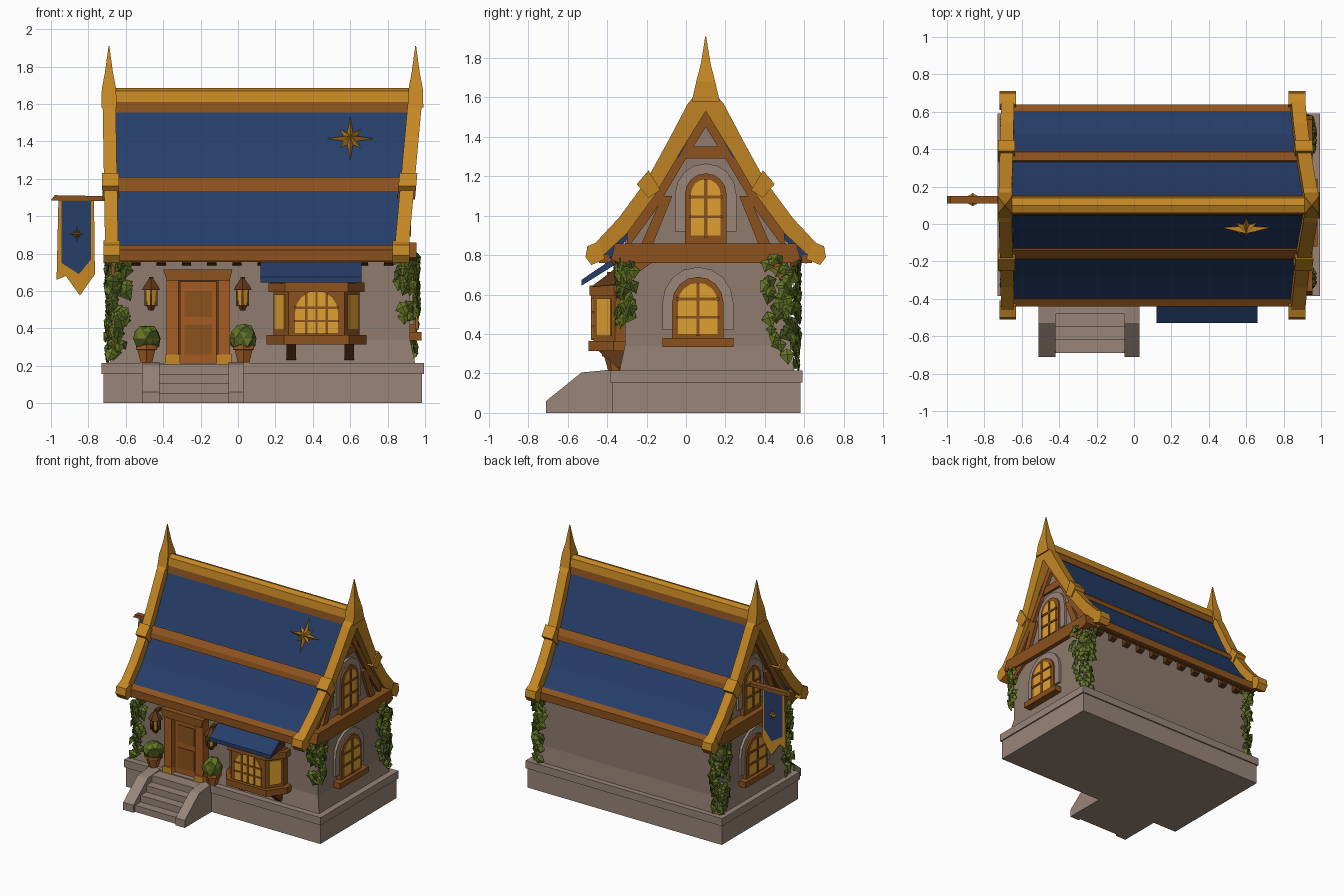
import bpy, bmesh, math, random
from mathutils import Vector

random.seed(4)
if "Cube" in bpy.data.objects:
    bpy.data.objects.remove(bpy.data.objects["Cube"])

CY = 0.1                       # depth position of the ridge
COLOURS = {"plaster": (142, 123, 110), "stone": (152, 133, 121), "blue_cloth": (38, 62, 105),
           "gold": (198, 136, 36), "timber": (140, 82, 30), "dark_timber": (96, 56, 24),
           "amber_glass": (222, 160, 48), "leaf": (102, 120, 38), "dark_leaf": (70, 86, 30),
           "door_wood": (164, 92, 34)}
MATS = {}
for key, rgb in COLOURS.items():
    col = [((c / 255 + 0.055) / 1.055) ** 2.4 for c in rgb] + [1]
    m = bpy.data.materials.new(key)
    m.use_nodes = True
    m.diffuse_color = col
    node = m.node_tree.nodes["Principled BSDF"]
    node.inputs["Base Color"].default_value = col
    node.inputs["Roughness"].default_value = 0.9
    MATS[key] = m


def build(name, verts, faces, *mats, closed=True):
    bm = bmesh.new()
    vs = [bm.verts.new(v) for v in verts]
    for f in faces:
        bm.faces.new([vs[i] for i in f])
    if closed:
        bmesh.ops.recalc_face_normals(bm, faces=bm.faces)
    me = bpy.data.meshes.new(name)
    bm.to_mesh(me)
    bm.free()
    for k in mats:
        me.materials.append(MATS[k])
    ob = bpy.data.objects.new(name, me)
    bpy.context.collection.objects.link(ob)
    return ob


def loft(name, rings, *mats):
    """Join rings of equal point count and cap both ends."""
    n = len(rings[0])
    faces = [[r * n + i, r * n + (i + 1) % n, (r + 1) * n + (i + 1) % n, (r + 1) * n + i]
             for r in range(len(rings) - 1) for i in range(n)]
    faces += [list(range(n)), [(len(rings) - 1) * n + i for i in range(n)]]
    return build(name, [p for r in rings for p in r], faces, *mats)


def prism(name, pts, axis, a, b, *mats, lean_a=0, lean_b=0):
    """Extrude a 2D outline; lean shifts the x ends with height."""
    def place(p, t, lean):
        if axis == "x":
            return (t + lean * (p[1] - 0.8) / 0.88, p[0], p[1])
        return (p[0], t, p[1]) if axis == "y" else (p[0], p[1], t)
    return loft(name, [[place(p, a, lean_a) for p in pts], [place(p, b, lean_b) for p in pts]], *mats)


def box(name, x, y, z, mat):
    return prism(name, [(x[0], y[0]), (x[1], y[0]), (x[1], y[1]), (x[0], y[1])], "z", *z, mat)


def turned(name, x, y, stack, sides, mat):
    """Faceted stack of (z, radius in x, radius in y)."""
    angs = [(i + 0.5) * math.tau / sides for i in range(sides)]
    return loft(name, [[(x + rx * math.cos(a), y + ry * math.sin(a), z) for a in angs]
                       for z, rx, ry in stack], mat)


def arch(c, hw, z0, z1):
    curve = [(c + hw * math.cos(i * math.pi / 8), z1 - hw + hw * math.sin(i * math.pi / 8)) for i in range(9)]
    return [(c - hw, z0), (c + hw, z0)] + curve


def star(name, c, u, v, n, r, h):
    c, u, v, n = map(Vector, (c, u, v, n))
    rim = [c + (u * math.cos(i * math.tau / 16) + v * math.sin(i * math.tau / 16)) * r * (1, 0.3, 0.6, 0.3)[i % 4]
           for i in range(16)]
    faces = [[i, (i + 1) % 16, k] for i in range(16) for k in (16, 17)]
    build(name, rim + [c + n * h, c - n * h], faces, "gold")


def both(pts, s):
    return [(CY + s * d, z) for d, z in pts]


# Stone plinth
box("plinth", (-0.72, 0.985), (-0.375, 0.58), (0, 0.155), "stone")
box("plinth_cap", (-0.73, 0.995), (-0.385, 0.59), (0.155, 0.215), "stone")

# Stairs with sloped side walls
for i in range(4):
    box("step", (-0.43, -0.04), (-0.69 + 0.07 * i, -0.36), (0, 0.052 * (i + 1)), "stone")
for x0, x1 in ((-0.51, -0.42), (-0.05, 0.03)):
    prism("stair_wall", [(-0.71, 0), (-0.71, 0.06), (-0.53, 0.205), (-0.37, 0.22), (-0.37, 0)], "x", x0, x1, "stone")

# Plaster walls, flared at the foot, and gable block
loft("lower_walls", [[(x0, y0, z), (x1, y0, z), (x1, y1, z), (x0, y1, z)] for x0, x1, y0, y1, z in
     ((-0.69, 0.95, -0.34, 0.55, 0.2), (-0.66, 0.92, -0.31, 0.53, 0.34), (-0.66, 0.92, -0.31, 0.53, 0.8))], "plaster")
gable = [(0.41, 0.76), (0.41, 0.87), (0.25, 1.1), (0.1, 1.36), (0, 1.5)]
prism("gable_walls", both(gable, -1) + both(gable[-2::-1], 1), "x", -0.62, 0.88, "plaster")

# Roof slopes, bargeboards and long beams
deck = [(0.53, 0.8), (0.38, 0.97), (0.25, 1.165), (0.14, 1.37), (0.03, 1.59)]
under = [(d - 0.02, z - 0.045) for d, z in deck[::-1]]
outer = [(0.58, 0.84), (0.44, 0.99), (0.3, 1.18), (0.19, 1.38), (0.09, 1.57), (0, 1.67)]
inner = [(0, 1.53), (0.13, 1.32), (0.26, 1.1), (0.4, 0.91), (0.56, 0.76)]
for s in (-1, 1):
    roof = prism("roof_slope", both(deck + under, s), "x", -0.66, 0.86, "blue_cloth", "timber", lean_b=0.08)
    for p in roof.data.polygons:
        p.material_index = int(p.normal.z < -0.1)
    trim = [(d, z - 0.08) for d, z in inner[::-1]][1:]
    prism("middle_beam", both([(0.29, 1.13), (0.28, 1.17), (0.24, 1.21), (0.22, 1.18)], s),
          "x", -0.67, 0.86, "timber", lean_b=0.08)
    prism("eave_beam", both([(0.485, 0.76), (0.54, 0.76), (0.54, 0.82), (0.5, 0.845)], s),
          "x", -0.67, 0.86, "timber")
    for i in range(11):
        x = -0.57 + i * 0.135
        prism("rafter_tail", both([(0.38, 0.73), (0.47, 0.75), (0.49, 0.79), (0.38, 0.85)], s),
              "x", x, x + 0.05, "dark_timber")
    # Ends of the roof, left then right
    for x0, x1, lean, t0, t1 in ((-0.71, -0.64, -0.015, -0.66, -0.6), (0.835, 0.91, 0.08, 0.8, 0.905)):
        prism("bargeboard", both(outer + inner, s), "x", x0, x1, "gold", lean_a=lean, lean_b=lean)
        prism("gable_trim", both(inner[:4] + trim, s), "x", t0, t1, "timber")
        prism("bargeboard_knot", both([(0.23, 1.13), (0.29, 1.09), (0.35, 1.16), (0.29, 1.23)], s),
              "x", x0 - 0.01, x1 + 0.01, "gold", lean_a=lean, lean_b=lean)
        prism("bargeboard_foot", both([(0.51, 0.78), (0.58, 0.75), (0.61, 0.79), (0.6, 0.845), (0.54, 0.87)], s),
              "x", x0 - 0.008, x1 + 0.008, "gold")
prism("ridge_beam", [(0.05, 1.61), (0.06, 1.67), (0.1, 1.685), (0.14, 1.67), (0.15, 1.61)], "x", -0.68, 0.95, "gold")
prism("ridge_board", [(0.045, 1.555), (0.055, 1.62), (0.145, 1.62), (0.155, 1.555)], "x", -0.67, 0.92, "timber")
for x in (-0.69, 0.95):
    turned("finial", x, CY, [(1.58, 0.058, 0.1), (1.68, 0.054, 0.068), (1.77, 0.03, 0.035), (1.91, 0.003, 0.003)], 4, "gold")
star("roof_star", (0.6, -0.02, 1.415), (1, 0, 0), (0, 0.447, 0.894), (0, -0.894, 0.447), 0.13, 0.035)

# Gable timbers and arched windows on both ends
for face, s, wc in ((0.92, 1, 0.06), (-0.66, -1, 0.1)):
    up = face - s * 0.04
    prism("gable_beam", [(-0.38, 0.78), (-0.34, 0.76), (0.54, 0.76), (0.58, 0.78), (0.56, 0.86), (-0.36, 0.86)],
          "x", up - s * 0.06, face + s * 0.035, "timber")
    for k in (-1, 1):
        prism("gable_brace", both([(0.27, 0.85), (0.33, 0.85), (0.22, 1.1), (0.17, 1.1)], k),
              "x", up - s * 0.03, up + s * 0.025, "timber")
        prism("wall_bracket", both([(0.26, 0.77), (0.4, 0.77), (0.4, 0.64), (0.36, 0.7)], k),
              "x", face - s * 0.03, face + s * 0.02, "timber")
    prism("gable_collar", both([(-0.1, 1.29), (0.1, 1.29), (0.07, 1.35), (-0.07, 1.35)], 1),
          "x", up - s * 0.03, up + s * 0.02, "timber")
    for wall, c, hw, z0, z1 in ((face, wc, 0.13, 0.36, 0.69), (up, CY, 0.105, 0.86, 1.215)):
        prism("window_stone_arch", arch(c, hw + 0.05, z0 + 0.06, z1 + 0.05), "x", wall - s * 0.03, wall + s * 0.02, "stone")
        prism("window_frame", arch(c, hw, z0, z1), "x", wall - s * 0.03, wall + s * 0.033, "timber")
        prism("window_glass", arch(c, hw - 0.03, z0 + 0.04, z1 - 0.03), "x", wall, wall + s * 0.038, "amber_glass")
        xs = sorted((wall, wall + s * 0.045))
        box("window_bar", xs, (c - 0.008, c + 0.008), (z0 + 0.03, z1 - 0.03), "timber")
        for f in (0.38, 0.66):
            z = z0 + (z1 - z0) * f
            box("window_bar", xs, (c - hw + 0.02, c + hw - 0.02), (z - 0.007, z + 0.007), "timber")
    box("window_sill", sorted((face, face + s * 0.06)), (wc - 0.18, wc + 0.18), (0.335, 0.38), "timber")

# Door
box("door_recess", (-0.36, -0.07), (-0.335, -0.3), (0.2, 0.67), "dark_timber")
box("door_panel", (-0.31, -0.115), (-0.345, -0.3), (0.215, 0.65), "door_wood")
for z0, z1 in ((0.26, 0.42), (0.46, 0.6)):
    box("door_inset", (-0.285, -0.14), (-0.35, -0.34), (z0, z1), "timber")
for x in (-0.35, -0.075):
    box("door_post", (x - 0.032, x + 0.032), (-0.38, -0.3), (0.21, 0.67), "door_wood")
    box("door_post_foot", (x - 0.04, x + 0.04), (-0.388, -0.3), (0.21, 0.26), "gold")
prism("door_lintel", [(-0.38, 0.655), (-0.045, 0.655), (-0.03, 0.715), (-0.4, 0.715)], "y", -0.4, -0.3, "timber")

# Bay window with awning
def bay(grow):
    return [(0.42 + (x - 0.42) * (1 + grow), -0.31 + (y + 0.31) * (1 + grow)) for x, y in
            ((0.19, -0.31), (0.19, -0.36), (0.27, -0.47), (0.57, -0.47), (0.65, -0.36), (0.65, -0.31))]


prism("bay_body", bay(0), "z", 0.33, 0.65, "timber")
prism("bay_sill", bay(0.16), "z", 0.315, 0.365, "timber")
prism("bay_top_beam", bay(0.12), "z", 0.595, 0.645, "timber")
prism("bay_glass", arch(0.42, 0.115, 0.375, 0.6), "y", -0.476, -0.46, "amber_glass")
for x in (0.365, 0.42, 0.475):
    box("bay_bar", (x - 0.006, x + 0.006), (-0.482, -0.46), (0.37, 0.6), "timber")
for z in (0.44, 0.51):
    box("bay_bar", (0.3, 0.54), (-0.482, -0.46), (z - 0.006, z + 0.006), "timber")
for s in (-1, 1):
    a, b = (0.42 + s * 0.168, -0.452), (0.42 + s * 0.222, -0.378)
    off = (s * 0.006, -0.004)
    prism("bay_side_glass", [a, b, (b[0] + off[0], b[1] + off[1]), (a[0] + off[0], a[1] + off[1])],
          "z", 0.39, 0.58, "amber_glass")
    x = 0.44 + s * 0.155
    prism("bay_bracket", [(-0.31, 0.23), (-0.35, 0.23), (-0.45, 0.32), (-0.31, 0.32)], "x", x - 0.025, x + 0.025, "dark_timber")
prism("awning_support", [(-0.48, 0.64), (-0.31, 0.64), (-0.31, 0.77)], "x", 0.17, 0.63, "dark_timber")
prism("awning", [(-0.53, 0.645), (-0.53, 0.675), (-0.33, 0.81), (-0.33, 0.77)], "x", 0.12, 0.66, "blue_cloth")

# Lanterns and potted bushes beside the door
for x in (-0.465, 0.025):
    box("lantern_arm", (x - 0.012, x + 0.012), (-0.37, -0.3), (0.655, 0.675), "dark_timber")
    turned("lantern_glass", x, -0.37, [(0.52, 0.022, 0.022), (0.61, 0.04, 0.04)], 6, "amber_glass")
    turned("lantern_roof", x, -0.37, [(0.605, 0.055, 0.055), (0.625, 0.045, 0.045), (0.67, 0.01, 0.01)], 6, "dark_timber")
    turned("lantern_base", x, -0.37, [(0.495, 0.015, 0.015), (0.525, 0.03, 0.03)], 6, "dark_timber")
    for a in range(6):
        px, py = x + 0.034 * math.cos((a + 0.5) * math.pi / 3), -0.37 + 0.034 * math.sin((a + 0.5) * math.pi / 3)
        box("lantern_rib", (px - 0.005, px + 0.005), (py - 0.005, py + 0.005), (0.52, 0.61), "dark_timber")
for x in (-0.49, 0.03):
    turned("plant_pot", x, -0.36, [(0.215, 0.035, 0.035), (0.285, 0.055, 0.055), (0.286, 0.065, 0.065),
                                   (0.31, 0.065, 0.065)], 6, "door_wood")
    bm = bmesh.new()
    bmesh.ops.create_icosphere(bm, subdivisions=2, radius=0.073)
    for v in bm.verts:
        v.co = v.co * random.uniform(0.85, 1.12) + Vector((x, -0.36, 0.345))
    me = bpy.data.meshes.new("bush")
    bm.to_mesh(me)
    bm.free()
    me.materials.append(MATS["leaf"])
    me.materials.append(MATS["dark_leaf"])
    for p in me.polygons:
        p.material_index = int(random.random() < 0.45)
    bpy.context.collection.objects.link(bpy.data.objects.new("bush", me))


# Ivy of folded leaves wrapped around each wall corner
def ivy(cx, cy, sx, sy, z0, width_x, width_y, count):
    verts, faces = [], []
    for i in range(count):
        z = z0 + (0.79 - z0) * random.random() ** 0.8
        reach = random.random() * (0.6 + 0.4 * (z - z0) / (0.79 - z0))
        on_x = i % 2
        n = Vector((sx, 0, 0)) if on_x else Vector((0, sy, 0))
        t = Vector((0, sy, 0)) if on_x else Vector((sx, 0, 0))
        c = Vector((cx, cy, z)) + n * random.uniform(0.01, 0.04) - t * (reach * (width_y if on_x else width_x) - 0.02)
        r, tilt = random.uniform(0.024, 0.042), random.uniform(-0.7, 0.7)
        u = t * math.cos(tilt) + Vector((0, 0, math.sin(tilt)))
        v = Vector((0, 0, math.cos(tilt))) - t * math.sin(tilt)
        k = len(verts)
        verts += [c - v * r * 1.3 + n * 0.012, c + u * r, c + v * r * 0.8, c - u * r, c + n * 0.02]
        faces += [[k + j, k + (j + 1) % 4, k + 4] for j in range(4)]
    ob = build("ivy", verts, faces, "leaf", "dark_leaf", closed=False)
    for p in ob.data.polygons:
        p.material_index = int((p.index // 4) % 5 < 2)


ivy(-0.66, -0.31, -1, -1, 0.24, 0.1, 0.12, 90)
ivy(0.92, -0.31, 1, -1, 0.46, 0.1, 0.08, 60)
ivy(0.92, 0.53, 1, 1, 0.24, 0.09, 0.17, 100)
ivy(-0.66, 0.53, -1, 1, 0.24, 0.08, 0.14, 90)

# Hanging banner on the left
prism("banner_pole", [(-1, 1.085), (-0.6, 1.08), (-0.6, 1.105), (-0.98, 1.112)], "y", 0.11, 0.15, "timber")
prism("banner_border", [(-0.96, 1.09), (-0.77, 1.09), (-0.765, 0.69), (-0.845, 0.575), (-0.92, 0.68), (-0.97, 0.66)],
      "y", 0.122, 0.138, "gold")
prism("banner_cloth", [(-0.945, 1.08), (-0.785, 1.08), (-0.785, 0.77), (-0.85, 0.69), (-0.945, 0.75)],
      "y", 0.118, 0.142, "blue_cloth")
star("banner_star", (-0.862, 0.13, 0.905), (1, 0, 0), (0, 0, 1), (0, 1, 0), 0.062, 0.035)
